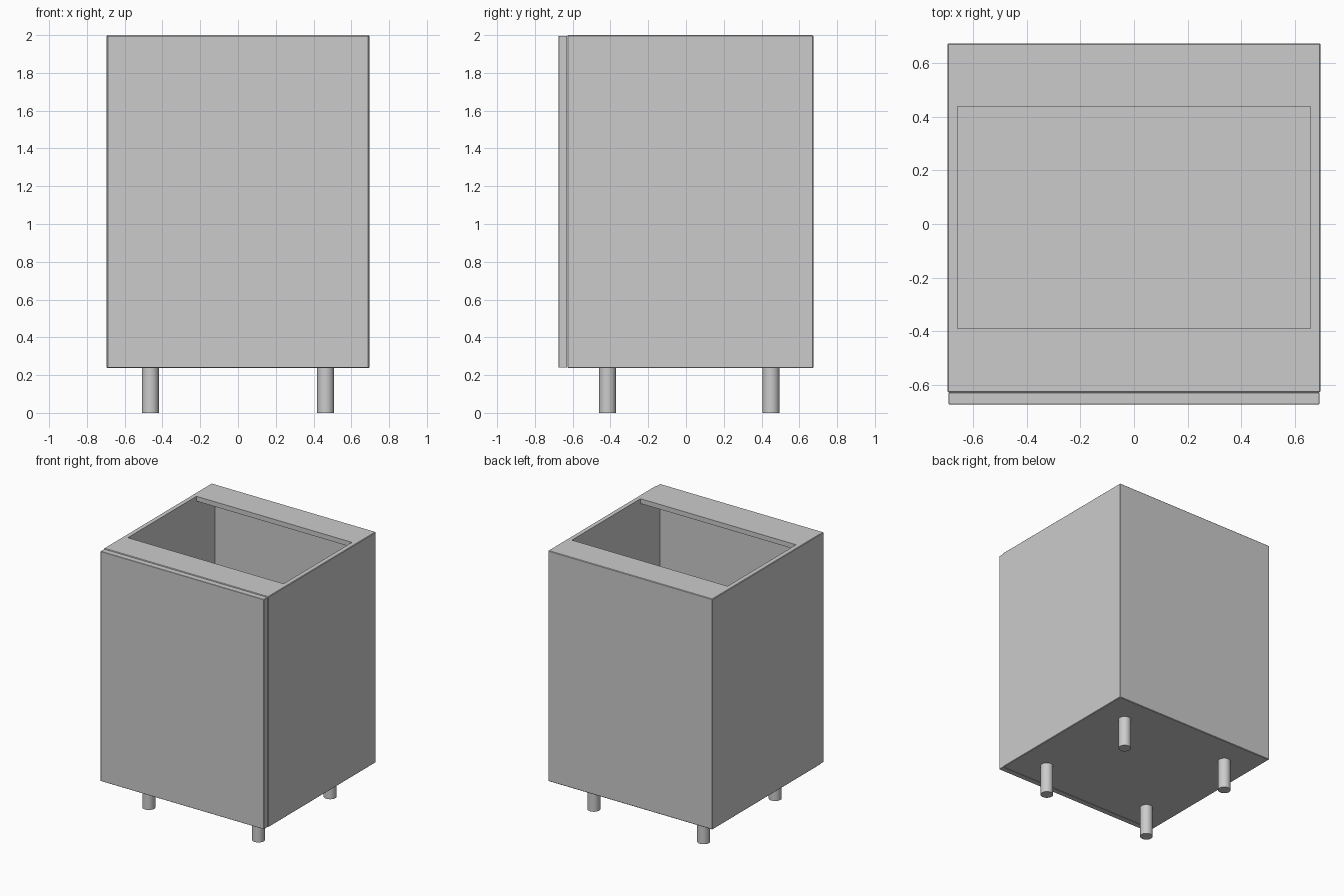
import bpy

if "Cube" in bpy.data.objects:
    bpy.data.objects.remove(bpy.data.objects["Cube"])


def box(name, lo, hi, bevel=0.0):
    """Axis-aligned box between two corners, with an optional edge bevel."""
    bpy.ops.mesh.primitive_cube_add(size=1, location=[(a + b) / 2 for a, b in zip(lo, hi)])
    ob = bpy.context.object
    ob.name = name
    ob.scale = [b - a for a, b in zip(lo, hi)]
    bpy.ops.object.transform_apply(location=False, rotation=False, scale=True)
    if bevel:
        m = ob.modifiers.new("edge_bevel", 'BEVEL')
        m.width = bevel
        m.segments = 1
    return ob


def cut(target, cutter):
    """Subtract a hidden cutter box from the target."""
    m = target.modifiers.new(cutter.name, 'BOOLEAN')
    m.operation = 'DIFFERENCE'
    m.solver = 'EXACT'
    m.object = cutter
    cutter.hide_render = True
    cutter.hide_set(True)


BASE, TOP = 0.237, 2.0
FRONT, BACK = -0.628, 0.674

# Carcass: open at the front, thin back panel, two rails across the top
carcass = box("cabinet_carcass", (-0.695, FRONT, BASE), (0.695, BACK, TOP), 0.004)
cut(carcass, box("cavity_cutter", (-0.658, -0.8, BASE + 0.037), (0.658, 0.664, TOP - 0.037)))
cut(carcass, box("top_opening_cutter", (-0.658, -0.39, 1.8), (0.658, 0.438, 2.2)))

# Apply the cuts so the helpers can be removed
bpy.context.view_layer.objects.active = carcass
for m in list(carcass.modifiers):
    bpy.ops.object.modifier_apply(modifier=m.name)
for n in ("cavity_cutter", "top_opening_cutter"):
    bpy.data.objects.remove(bpy.data.objects[n])

# Door closing the front, slightly smaller than the carcass
box("door", (-0.691, -0.674, BASE + 0.002), (0.691, FRONT - 0.001, TOP - 0.004), 0.002)

# Four round legs
for side, x in (("left", -0.464), ("right", 0.464)):
    for end, y in (("front", -0.415), ("back", 0.45)):
        bpy.ops.mesh.primitive_cylinder_add(vertices=32, radius=0.045, depth=BASE,
                                            location=(x, y, BASE / 2))
        bpy.context.object.name = f"{end}_{side}_leg"
        bpy.ops.object.shade_smooth_by_angle()
